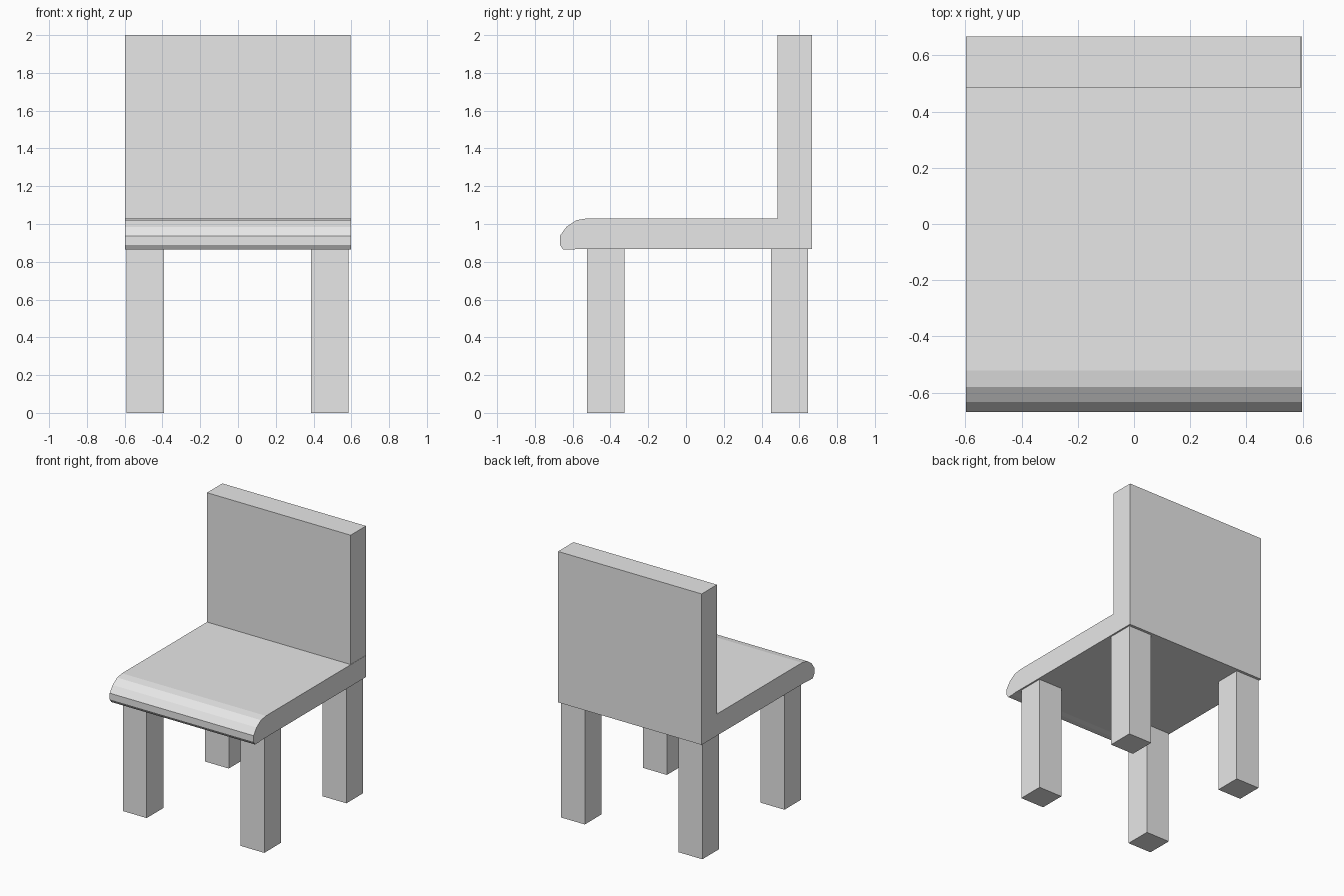
import bpy, bmesh

if "Cube" in bpy.data.objects:
    bpy.data.objects.remove(bpy.data.objects["Cube"])

# One plain colour for the whole chair
mat = bpy.data.materials.new("light grey")
mat.diffuse_color = (0.8, 0.8, 0.8, 1)
mat.use_nodes = True
mat.node_tree.nodes["Principled BSDF"].inputs["Base Color"].default_value = mat.diffuse_color


def extrude_x(name, profile, x0, x1):
    """Solid made by extruding a (y, z) profile from x0 to x1."""
    bm = bmesh.new()
    face = bm.faces.new([bm.verts.new((x0, y, z)) for y, z in profile])
    res = bmesh.ops.extrude_face_region(bm, geom=[face], use_keep_orig=True)
    moved = [v for v in res["geom"] if isinstance(v, bmesh.types.BMVert)]
    bmesh.ops.translate(bm, vec=(x1 - x0, 0, 0), verts=moved)
    bmesh.ops.recalc_face_normals(bm, faces=bm.faces)
    mesh = bpy.data.meshes.new(name)
    bm.to_mesh(mesh)
    bm.free()
    mesh.materials.append(mat)
    obj = bpy.data.objects.new(name, mesh)
    bpy.context.collection.objects.link(obj)
    return obj


def box(name, x0, x1, y0, y1, z0, z1):
    return extrude_x(name, [(y0, z0), (y1, z0), (y1, z1), (y0, z1)], x0, x1)


# Seat slab with a faceted, rounded front lip
extrude_x("seat", [(0.667, 0.868), (0.667, 1.03), (-0.522, 1.03),
                   (-0.58, 1.02), (-0.633, 0.985), (-0.668, 0.937),
                   (-0.668, 0.89), (-0.65, 0.864), (-0.61, 0.864),
                   (-0.57, 0.868)], -0.597, 0.597)

# Upright backrest, standing on the seat
box("backrest", -0.597, 0.595, 0.485, 0.667, 1.03, 2.0)

# Four square legs
for side, x in (("left", -0.589), ("right", 0.387)):
    for end, y in (("front", -0.524), ("back", 0.449)):
        box(f"{end}_{side}_leg", x, x + 0.198, y, y + 0.198, 0, 0.868)
